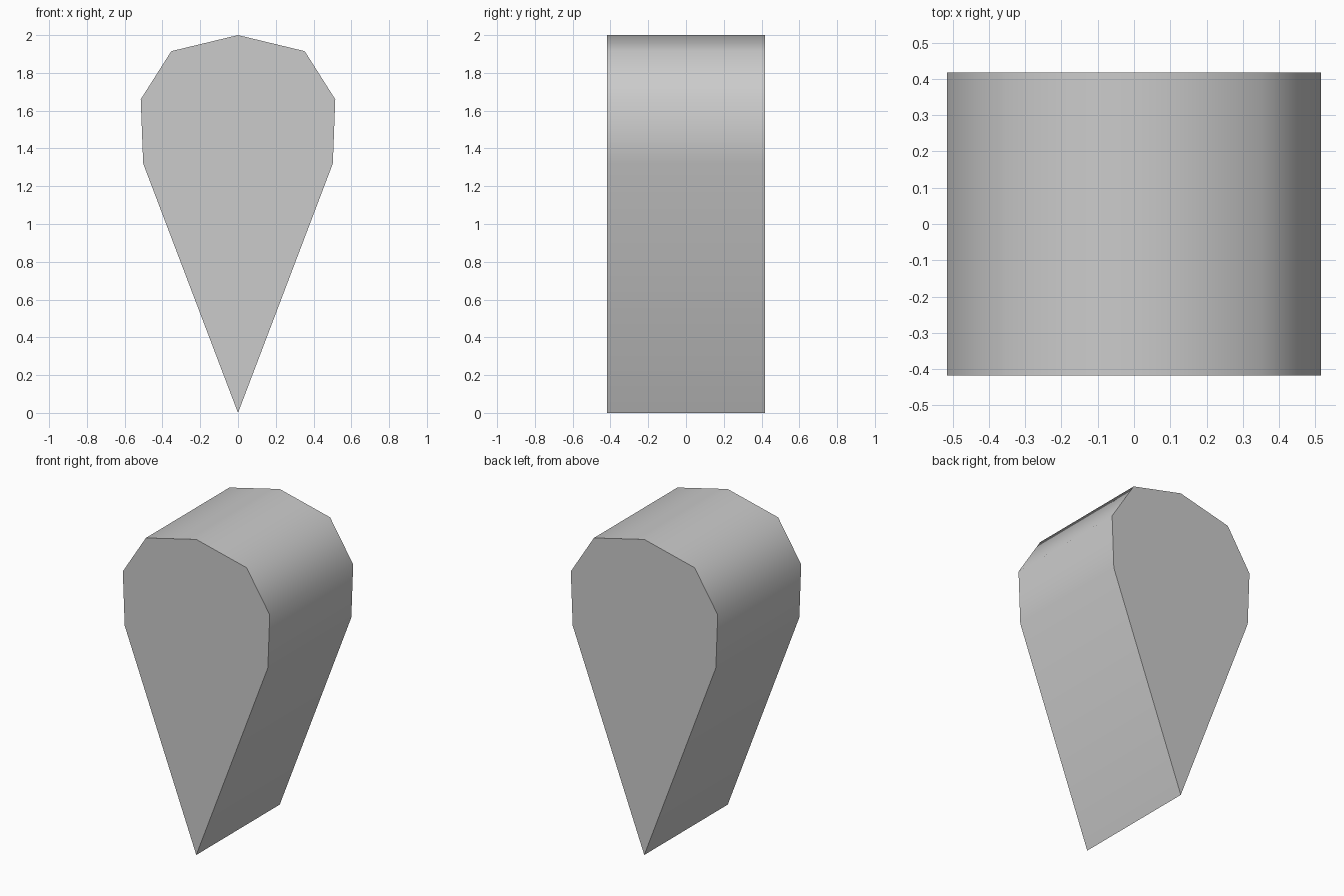
import bpy
import bmesh
from math import radians

cube = bpy.data.objects.get("Cube")
if cube:
    bpy.data.objects.remove(cube, do_unlink=True)

# Plain grey material
grey = bpy.data.materials.new("light_grey")
grey.use_nodes = True
colour = (0.6, 0.6, 0.6, 1)
grey.diffuse_color = colour
grey.node_tree.nodes["Principled BSDF"].inputs["Base Color"].default_value = colour

# Teardrop outline: left half from tip to crown, then mirrored
DEPTH = 0.836
half = [(0.502, 1.32), (0.515, 1.66), (0.353, 1.915)]
outline = [(0, 0)] + half + [(0, 2)] + [(-x, z) for x, z in reversed(half)]

# Extrude the outline from front to back
bm = bmesh.new()
front = bm.faces.new([bm.verts.new((x, -DEPTH / 2, z)) for x, z in outline])
result = bmesh.ops.extrude_face_region(bm, geom=[front], use_keep_orig=True)
back_verts = [v for v in result["geom"] if isinstance(v, bmesh.types.BMVert)]
bmesh.ops.translate(bm, verts=back_verts, vec=(0, DEPTH, 0))
bmesh.ops.recalc_face_normals(bm, faces=bm.faces)

mesh = bpy.data.meshes.new("teardrop_wedge")
bm.to_mesh(mesh)
bm.free()
mesh.materials.append(grey)
wedge = bpy.data.objects.new("teardrop_wedge", mesh)
bpy.context.collection.objects.link(wedge)

# Smooth rim, sharp caps and bottom edge
bpy.ops.object.select_all(action="DESELECT")
wedge.select_set(True)
bpy.context.view_layer.objects.active = wedge
bpy.ops.object.shade_smooth_by_angle(angle=radians(60))
